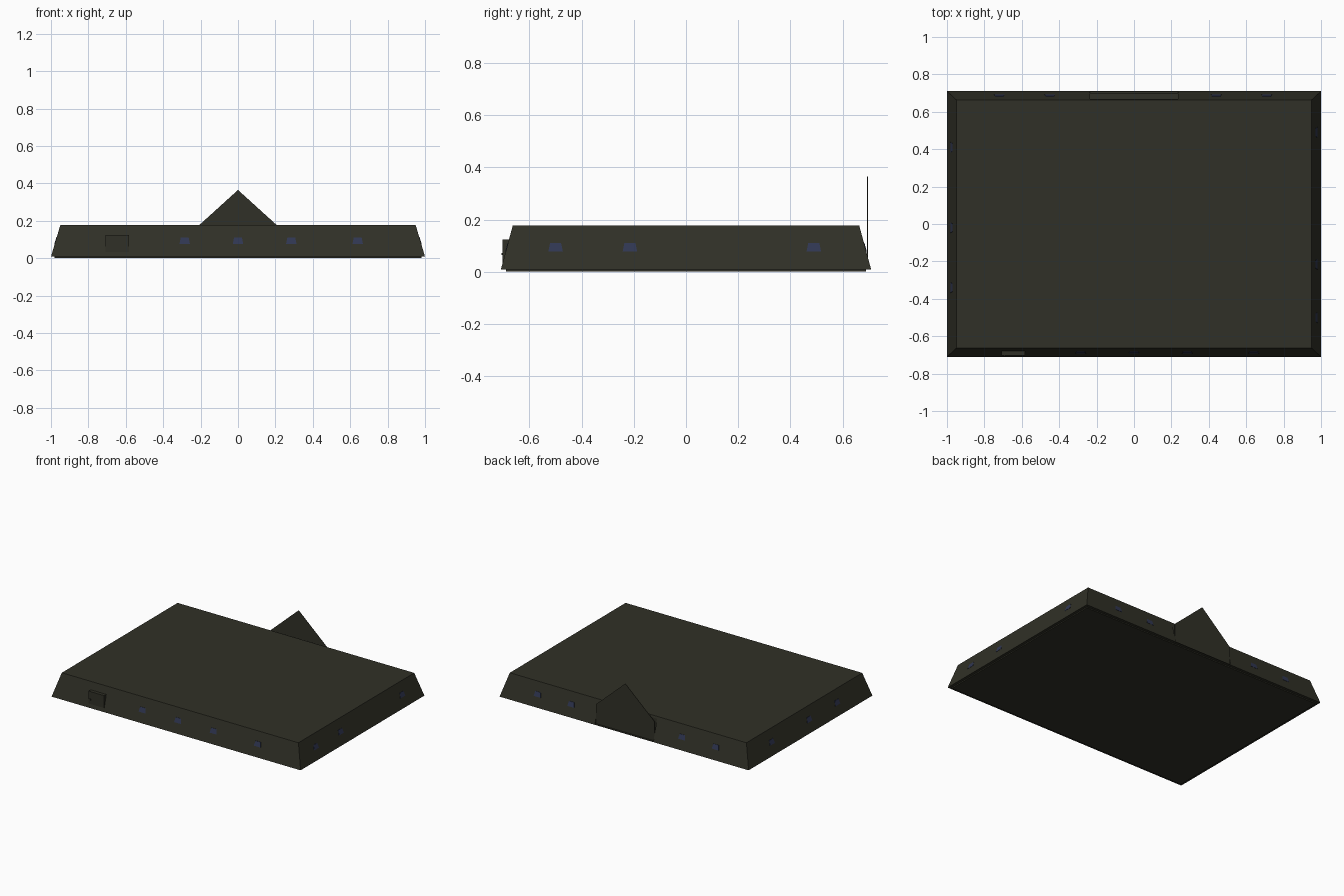
import bpy, bmesh, math
from mathutils import Matrix

if "Cube" in bpy.data.objects:
    bpy.data.objects.remove(bpy.data.objects["Cube"])


def material(name, rgb):
    m = bpy.data.materials.new(name)
    m.diffuse_color = (*rgb, 1)
    m.use_nodes = True
    m.node_tree.nodes["Principled BSDF"].inputs["Base Color"].default_value = m.diffuse_color
    return m


OLIVE = material("dark_olive", (0.030, 0.030, 0.020))
BLUE = material("window_blue", (0.030, 0.038, 0.085))

Z0, Z1 = 0.008, 0.177          # wall bottom and roof height
HX, HY = 1.0, 0.71             # half size at the ground
TX, TY = 0.95, 0.664           # half size at the roof


def loft(name, bottom, top, mat, turn=0.0):
    """Solid between two matching outlines."""
    bm = bmesh.new()
    a = [bm.verts.new(p) for p in bottom]
    b = [bm.verts.new(p) for p in top]
    bm.faces.new(a)
    bm.faces.new(b)
    n = len(a)
    for i in range(n):
        j = (i + 1) % n
        bm.faces.new((a[i], a[j], b[j], b[i]))
    bmesh.ops.recalc_face_normals(bm, faces=bm.faces)
    bm.transform(Matrix.Rotation(turn, 4, 'Z'))
    me = bpy.data.meshes.new(name)
    bm.to_mesh(me)
    bm.free()
    me.materials.append(mat)
    ob = bpy.data.objects.new(name, me)
    bpy.context.collection.objects.link(ob)
    return ob


def rect(x0, x1, y0, y1, z):
    return [(x0, y0, z), (x1, y0, z), (x1, y1, z), (x0, y1, z)]


def box(name, x0, x1, y0, y1, z0, z1, mat):
    return loft(name, rect(x0, x1, y0, y1, z0), rect(x0, x1, y0, y1, z1), mat)


# Low sloping building with flat roof
body = loft("building_body", rect(-HX, HX, -HY, HY, Z0), rect(-TX, TX, -TY, TY, Z1), OLIVE)

# Recess in the rear wall behind the gable
cutter = box("recess_cutter", -0.235, 0.235, 0.668, 0.8, Z0 + 0.004, 0.3, OLIVE)
cutter.hide_render = True
cutter.hide_viewport = True
mod = body.modifiers.new("recess", 'BOOLEAN')
mod.operation = 'DIFFERENCE'
mod.solver = 'EXACT'
mod.object = cutter

# Floor slab under the walls
box("floor_slab", -0.98, 0.98, -0.69, 0.69, 0.0, Z0 + 0.002, OLIVE)

# Thin gable wall at the rear
outline = [(-0.235, Z0), (0.235, Z0), (0.235, 0.152), (0, 0.365), (-0.235, 0.152)]
loft("rear_gable", [(x, 0.694, z) for x, z in outline],
     [(x, 0.697, z) for x, z in outline], OLIVE)

# Front door with handle
box("front_door", -0.708, -0.582, -0.703, -0.66, Z0, 0.124, OLIVE)
box("door_handle", -0.697, -0.687, -0.708, -0.70, 0.064, 0.072, OLIVE)


# Windows: trapezoid plates lying on the sloping walls
def window(name, u, turn, base, inset):
    shape = [(-0.028, 0.077), (0.028, 0.077), (0.021, 0.111), (-0.021, 0.111)]

    def layer(off):
        return [(u + du, -(base - inset * (z - Z0) / (Z1 - Z0) + off), z) for du, z in shape]
    loft(name, layer(-0.003), layer(0.002), BLUE, turn)


q = math.pi / 2
walls = [
    ("front", 0, HY, HY - TY, (-0.285, 0.0, 0.285, 0.64)),
    ("right", q, HX, HX - TX, (-0.5, -0.215, 0.49)),
    ("back", 2 * q, HY, HY - TY, (-0.71, -0.44, 0.45, 0.72)),
    ("left", 3 * q, HX, HX - TX, (-0.41, 0.02, 0.34)),
]
for side, turn, base, inset, places in walls:
    for i, u in enumerate(places):
        window(f"{side}_window_{i + 1}", u, turn, base, inset)
